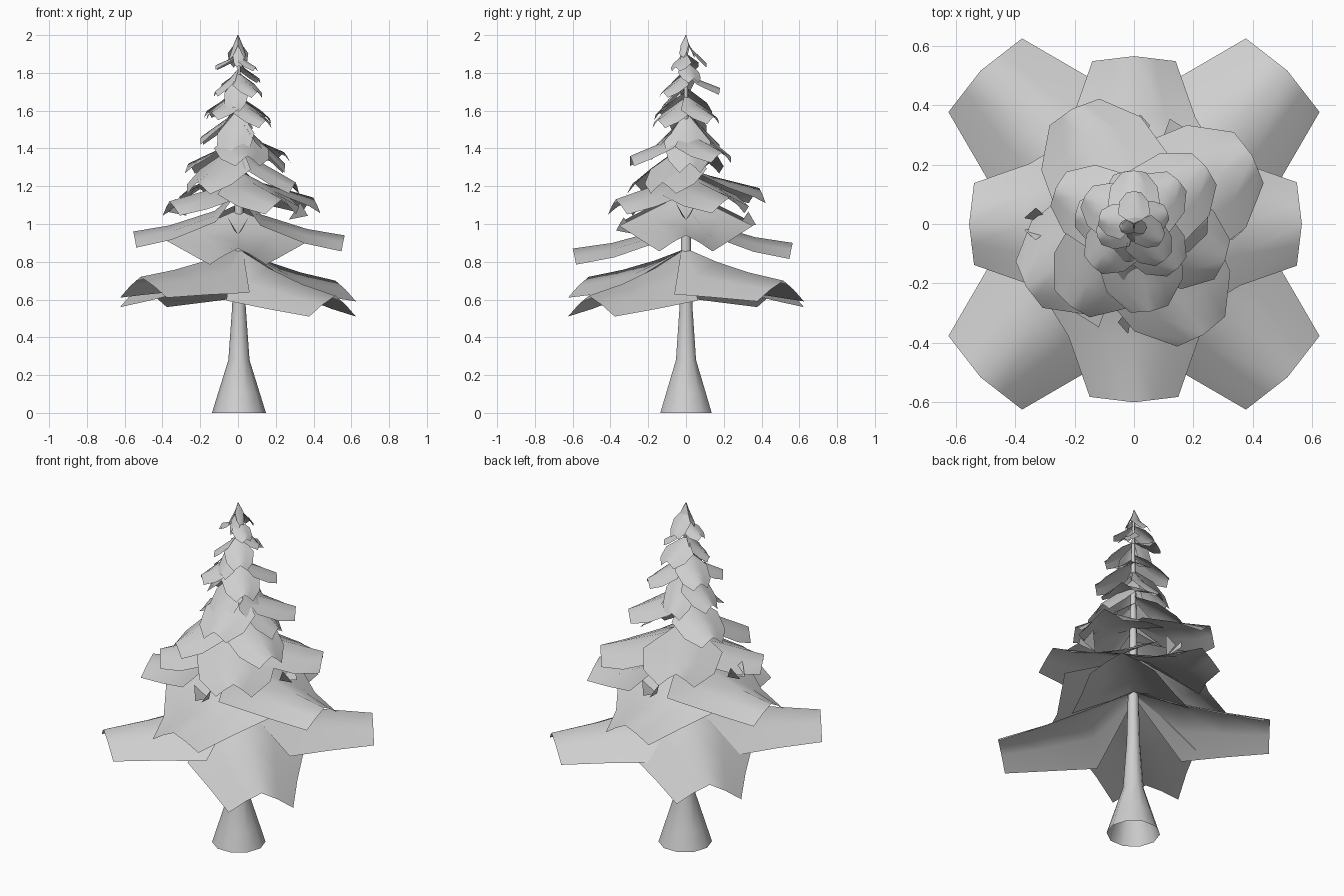
import bpy, bmesh, math
from mathutils import Matrix

cube = bpy.data.objects.get("Cube")
if cube:
    bpy.data.objects.remove(cube, do_unlink=True)

grey = bpy.data.materials.new("pale_grey")
grey.use_nodes = True
COLOUR = (0.62, 0.62, 0.62, 1)
grey.diffuse_color = COLOUR
grey.node_tree.nodes["Principled BSDF"].inputs["Base Color"].default_value = COLOUR


def finish(name, bm, angle):
    mesh = bpy.data.meshes.new(name)
    bm.to_mesh(mesh)
    bm.free()
    mesh.materials.append(grey)
    obj = bpy.data.objects.new(name, mesh)
    bpy.context.collection.objects.link(obj)
    bpy.ops.object.select_all(action="DESELECT")
    obj.select_set(True)
    bpy.context.view_layer.objects.active = obj
    bpy.ops.object.shade_smooth_by_angle(angle=math.radians(angle))


# Bough outlines: distance out, half width, ridge fall, edge drop (fractions)
LOW = [(0, 0.05, 0, 0.1), (0.32, 0.43, 0.42, 1.55), (0.65, 0.33, 0.75, 1.2), (1, 0.24, 1, 1)]
AXIS = [(0, 0.05, 0, 0.1), (0.22, 0.58, 0.5, 0.7), (0.65, 0.34, 0.85, 0.9), (1, 0.23, 1, 1)]
SHORT = [(0, 0.06, 0, 0.1), (0.32, 0.45, 0.4, 0.8), (0.72, 0.4, 0.75, 0.95), (1, 0.2, 1, 1)]


def bough(name, outline, angle, length, top, tip, drop, width=1.0):
    """Sheet folded along its ridge, reaching out from the trunk."""
    bm = bmesh.new()
    rows = []
    for out, half, fall, edge in outline:
        z = top + (tip - top) * fall
        row = []
        for side in (-1, -0.5, 0, 0.5, 1):
            x = length * out * (1 - 0.03 * abs(side))
            sag = drop * edge * abs(side) ** 1.2
            row.append(bm.verts.new((x, side * half * length * width, z - sag)))
        rows.append(row)
    for a, b in zip(rows, rows[1:]):
        for i in range(4):
            bm.faces.new((a[i], b[i], b[i + 1], a[i + 1]))
    bm.transform(Matrix.Rotation(math.radians(angle), 4, "Z"))
    finish(name, bm, 90)


def sprig(name, angle, radius, z, size):
    """Pair of small needle blades standing on a bough."""
    bm = bmesh.new()
    for side in (-1, 1):
        points = ((0, 0, 0), (size, side * 0.2 * size, 0.2 * size),
                  (0.6 * size, side * 0.55 * size, 0.9 * size))
        bm.faces.new([bm.verts.new((radius + x, y, z + h)) for x, y, h in points])
    bm.transform(Matrix.Rotation(math.radians(angle), 4, "Z"))
    finish(name, bm, 20)


# Trunk: flared foot, slender stem
bm = bmesh.new()
rings = []
for z, r in ((0, 0.143), (0.1, 0.112), (0.28, 0.056), (0.56, 0.036), (1.2, 0.02), (1.93, 0.006)):
    rings.append([bm.verts.new((r * math.cos(a) + 0.005, r * math.sin(a), z))
                  for a in (math.tau * i / 10 for i in range(10))])
for a, b in zip(rings, rings[1:]):
    for i in range(10):
        j = (i + 1) % 10
        bm.faces.new((a[i], a[j], b[j], b[i]))
finish("trunk", bm, 40)

# Lowest diagonal boughs
for i, tip in enumerate((0.7, 0.67, 0.72, 0.62)):
    bough(f"low_bough_{i}", LOW, 45 + 90 * i, 0.73, 0.87, tip, 0.11)

# Second ring, along the axes
for i, (length, top, tip) in enumerate(((0.565, 1.16, 0.94), (0.565, 1.1, 0.9),
                                        (0.555, 1.18, 0.96), (0.6, 1.07, 0.87))):
    bough(f"axis_bough_{i}", AXIS, 90 * i, length, top, tip, 0.085, 1.08)
    sprig(f"axis_sprig_{i}", 90 * i, 0.27, top + (tip - top) * 0.62, 0.1)

# Middle boughs: angle, length, top, tip
MIDDLE = [(118, 0.44, 1.3, 1.19), (30, 0.46, 1.27, 1.14), (-58, 0.44, 1.28, 1.13),
          (-128, 0.35, 1.42, 1.22), (-150, 0.42, 1.24, 1.12), (-22, 0.33, 1.42, 1.22),
          (155, 0.29, 1.46, 1.32), (38, 0.31, 1.5, 1.38), (-80, 0.3, 1.5, 1.36)]
for i, (angle, length, top, tip) in enumerate(MIDDLE):
    bough(f"middle_bough_{i}", SHORT, angle, length, top, tip, length * 0.18, 1.08)

# Upper boughs: angle, length, top, tip
UPPER = [(5, 0.25, 1.58, 1.32), (-100, 0.2, 1.6, 1.38), (100, 0.18, 1.62, 1.42),
         (170, 0.2, 1.62, 1.46), (-135, 0.2, 1.7, 1.59), (-45, 0.21, 1.67, 1.55),
         (45, 0.21, 1.68, 1.57), (150, 0.19, 1.72, 1.6), (-100, 0.13, 1.78, 1.62),
         (90, 0.18, 1.8, 1.72), (-50, 0.16, 1.8, 1.7), (200, 0.13, 1.82, 1.7),
         (20, 0.12, 1.86, 1.77), (170, 0.12, 1.9, 1.84), (-30, 0.11, 1.9, 1.83),
         (90, 0.11, 1.97, 1.85), (-85, 0.06, 1.95, 1.84), (-160, 0.05, 1.98, 1.88)]
for i, (angle, length, top, tip) in enumerate(UPPER):
    bough(f"upper_bough_{i}", SHORT, angle, length, top, tip, length * 0.2, 1.1)

# Crown tip
for i in range(3):
    bough(f"crown_leaf_{i}", SHORT, 120 * i + 90, 0.045, 2.0, 1.89, 0.01, 1.2)
